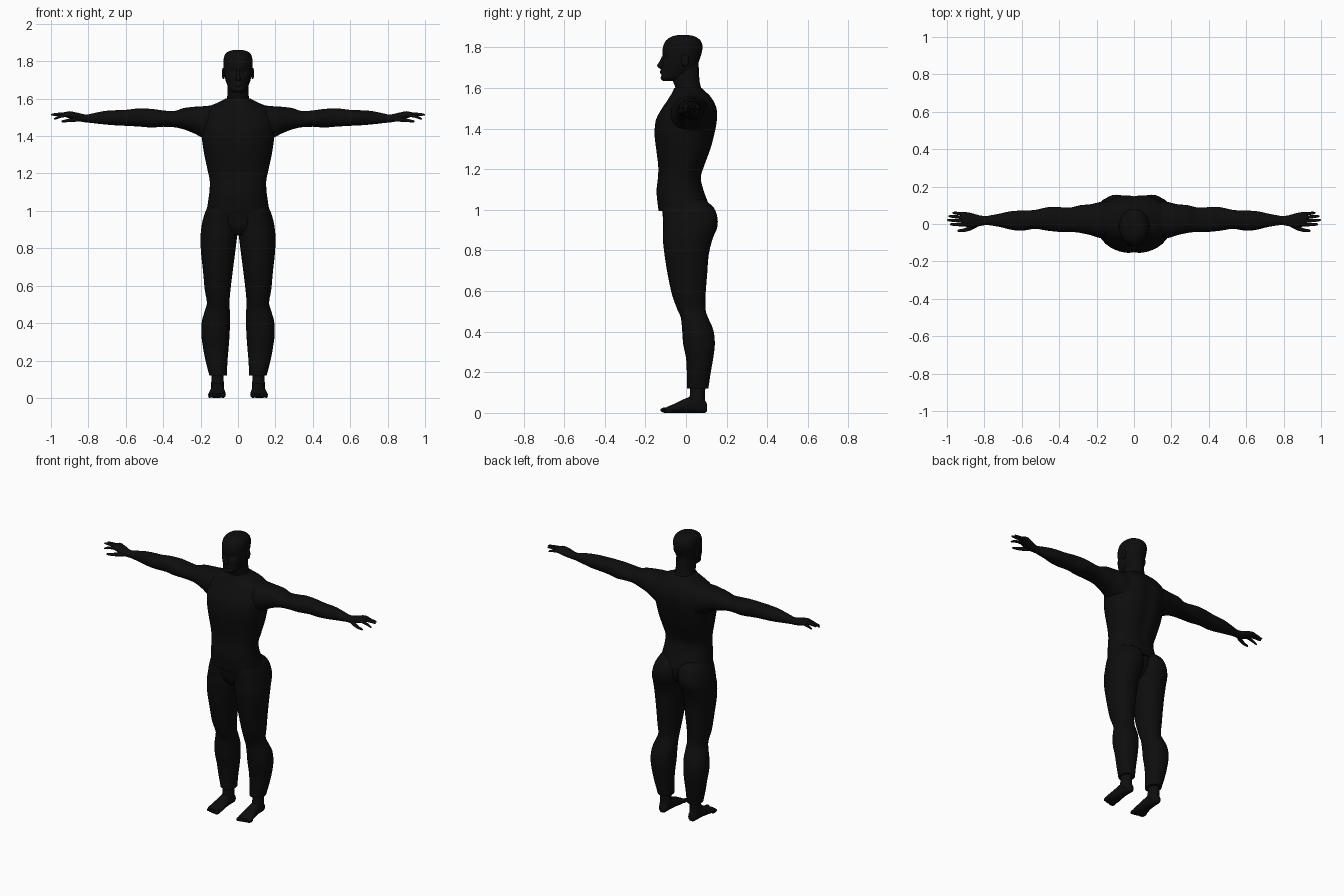
import bpy, bmesh, math
from mathutils import Vector


def material(name, value):
    m = bpy.data.materials.new(name)
    m.diffuse_color = (value, value, value, 1)
    return m


BLACK = material("near_black", 0.004)


def finish(name, bm, tweak=None):
    if tweak:
        for v in bm.verts:
            tweak(v.co)
    bmesh.ops.recalc_face_normals(bm, faces=bm.faces)
    me = bpy.data.meshes.new(name)
    bm.to_mesh(me)
    bm.free()
    ob = bpy.data.objects.new(name, me)
    bpy.context.collection.objects.link(ob)
    me.materials.append(BLACK)
    bpy.context.view_layer.objects.active = ob
    bpy.ops.object.select_all(action='DESELECT')
    ob.select_set(True)
    bpy.ops.object.shade_smooth_by_angle(angle=math.radians(50))
    return ob


def smooth_rows(rows, steps):
    """Catmull-Rom curve through the section rows."""
    out = []
    for i in range(len(rows) - 1):
        quad = [rows[max(i - 1, 0)], rows[i], rows[i + 1], rows[min(i + 2, len(rows) - 1)]]
        for s in range(steps):
            t = s / steps
            out.append([0.5 * (2 * b + (c - a) * t + (2 * a - 5 * b + 4 * c - d) * t * t
                               + (3 * b - a - 3 * c + d) * t ** 3) for a, b, c, d in zip(*quad)])
    return out + [list(rows[-1])]


def loft(name, axis, rows, sign=1, n=28, power=2.2, steps=3, tweak=None):
    """Rows are (position, low, high, low, high) across the other two axes in xyz order."""
    bm = bmesh.new()
    others = [k for k in range(3) if k != axis]
    rings = []
    for p, a0, a1, b0, b1 in smooth_rows(rows, steps):
        ring = []
        for k in range(n):
            ang = 2 * math.pi * k / n
            co = Vector((0, 0, 0))
            co[axis] = p
            for o, lo, hi, f in ((others[0], a0, a1, math.cos(ang)), (others[1], b0, b1, math.sin(ang))):
                co[o] = (lo + hi) / 2 + (hi - lo) / 2 * math.copysign(abs(f) ** (2 / power), f)
            co.x *= sign
            ring.append(bm.verts.new(co))
        rings.append(ring)
    for r, q in zip(rings, rings[1:]):
        for k in range(n):
            bm.faces.new((r[k], r[(k + 1) % n], q[(k + 1) % n], q[k]))
    bm.faces.new(rings[0])
    bm.faces.new(rings[-1])
    return finish(name, bm, tweak)


def ellipsoid(name, centre, radii):
    bm = bmesh.new()
    bmesh.ops.create_uvsphere(bm, u_segments=14, v_segments=8, radius=1)

    def place(co):
        for k in range(3):
            co[k] = centre[k] + co[k] * radii[k]
    return finish(name, bm, place)


def bump(d, width):
    return math.exp(-(d / width) ** 2)


# Shirt: spine groove, breastbone groove
def shape_torso(co):
    groove = bump(co.x, 0.03) * bump(co.z - 1.35, 0.22)
    if co.y > 0.03:
        co.y -= 0.014 * groove
    elif co.y < -0.05:
        co.y += 0.006 * bump(co.x, 0.015) * bump(co.z - 1.4, 0.08)


torso = [(0.995, 0.168, -0.135, 0.125), (1.05, 0.160, -0.142, 0.105), (1.10, 0.153, -0.145, 0.088),
         (1.16, 0.151, -0.138, 0.077), (1.22, 0.163, -0.137, 0.095), (1.30, 0.180, -0.148, 0.125),
         (1.37, 0.191, -0.156, 0.144), (1.44, 0.198, -0.150, 0.157), (1.49, 0.198, -0.125, 0.156),
         (1.53, 0.185, -0.098, 0.142), (1.56, 0.150, -0.078, 0.122), (1.58, 0.105, -0.066, 0.102),
         (1.60, 0.068, -0.058, 0.080)]
loft("shirt_torso", 2, [(z, -w, w, f, b) for z, w, f, b in torso], n=48, tweak=shape_torso)

# Trouser seat bridging both legs
hips = [(0.87, 0.07, -0.07, 0.06), (0.91, 0.13, -0.10, 0.10), (0.96, 0.168, -0.11, 0.115),
        (1.01, 0.165, -0.12, 0.11), (1.04, 0.155, -0.12, 0.10)]
loft("trouser_seat", 2, [(z, -w, w, f, b) for z, w, f, b in hips], n=36)

# Neck and head
neck = [(1.55, -0.075, 0.075, -0.055, 0.095), (1.60, -0.06, 0.06, -0.052, 0.075),
        (1.64, -0.056, 0.056, -0.066, 0.066), (1.72, -0.055, 0.055, -0.07, 0.062)]
loft("neck", 2, neck)


def shape_face(co):
    if co.y < -0.05:
        for s in (-1, 1):   # eye sockets and hollow cheeks
            co.y += 0.012 * bump(co.x - s * 0.032, 0.018) * bump(co.z - 1.745, 0.014)
            co.y += 0.006 * bump(co.x - s * 0.045, 0.02) * bump(co.z - 1.69, 0.02)
        co.y -= 0.005 * bump(co.x, 0.02) * bump(co.z - 1.678, 0.010)
        co.y += 0.005 * bump(co.x, 0.025) * bump(co.z - 1.663, 0.006)


head = [(1.634, 0.024, -0.112, -0.05), (1.645, 0.043, -0.124, -0.02), (1.67, 0.056, -0.124, 0.025),
        (1.70, 0.067, -0.122, 0.052), (1.74, 0.075, -0.116, 0.067), (1.78, 0.078, -0.116, 0.079),
        (1.81, 0.077, -0.111, 0.081), (1.835, 0.070, -0.097, 0.070), (1.852, 0.052, -0.072, 0.046),
        (1.859, 0.028, -0.046, 0.020), (1.861, 0.004, -0.017, -0.008)]
loft("head", 2, [(z, -w, w, f, b) for z, w, f, b in head], n=48, steps=4, tweak=shape_face)
loft("nose", 2, [(1.694, -0.010, 0.010, -0.128, -0.11), (1.703, -0.017, 0.017, -0.139, -0.10),
                 (1.712, -0.013, 0.013, -0.142, -0.10), (1.73, -0.009, 0.009, -0.131, -0.10),
                 (1.755, -0.008, 0.008, -0.119, -0.10)], n=14)

# Paired parts
arm = [(0.13, -0.07, 0.125, 1.36, 1.565), (0.18, -0.075, 0.118, 1.385, 1.56),
       (0.23, -0.06, 0.106, 1.412, 1.557), (0.29, -0.047, 0.10, 1.436, 1.55),
       (0.34, -0.042, 0.088, 1.447, 1.534), (0.40, -0.042, 0.09, 1.45, 1.537),
       (0.46, -0.036, 0.09, 1.446, 1.545), (0.53, -0.026, 0.075, 1.451, 1.548),
       (0.60, -0.036, 0.072, 1.455, 1.54), (0.66, -0.03, 0.068, 1.458, 1.538),
       (0.72, -0.015, 0.055, 1.463, 1.533), (0.80, -0.003, 0.04, 1.472, 1.516)]
palm = [(0.78, -0.003, 0.042, 1.472, 1.517), (0.82, -0.010, 0.045, 1.474, 1.516),
        (0.86, -0.018, 0.056, 1.482, 1.525), (0.90, -0.014, 0.064, 1.495, 1.533),
        (0.925, -0.008, 0.062, 1.502, 1.527)]
leg = [(0.12, 0.060, 0.153, 0.004, 0.110), (0.20, 0.056, 0.174, 0.004, 0.122),
       (0.27, 0.050, 0.187, 0.0, 0.134), (0.34, 0.045, 0.196, -0.014, 0.142),
       (0.41, 0.043, 0.193, -0.019, 0.134), (0.47, 0.044, 0.176, -0.026, 0.108),
       (0.51, 0.046, 0.166, -0.043, 0.096), (0.58, 0.040, 0.178, -0.068, 0.096),
       (0.68, 0.028, 0.187, -0.090, 0.104), (0.78, 0.015, 0.198, -0.106, 0.112),
       (0.86, 0.005, 0.200, -0.114, 0.132), (0.91, -0.002, 0.196, -0.112, 0.153),
       (0.96, -0.004, 0.186, -0.114, 0.155), (1.01, -0.002, 0.168, -0.115, 0.137),
       (1.05, 0.01, 0.145, -0.10, 0.09)]
ankle = [(0.03, 0.076, 0.142, 0.015, 0.100), (0.07, 0.074, 0.144, 0.016, 0.093),
         (0.10, 0.077, 0.142, 0.020, 0.094), (0.17, 0.076, 0.142, 0.022, 0.098)]
foot = [(0.104, 0.092, 0.122, 0.010, 0.04), (0.092, 0.082, 0.134, 0.0, 0.062),
        (0.05, 0.077, 0.141, 0.0, 0.085), (0.0, 0.073, 0.146, 0.0, 0.072),
        (-0.05, 0.066, 0.156, 0.0, 0.048), (-0.085, 0.066, 0.160, 0.0, 0.033),
        (-0.102, 0.072, 0.156, 0.002, 0.024)]
# Finger: base y, tip y, tip x, base z, tip z
fingers = {"index": (-0.004, -0.002, 0.985, 1.514, 1.490), "middle": (0.015, 0.021, 1.0, 1.519, 1.514),
           "ring": (0.034, 0.042, 0.992, 1.518, 1.513), "little": (0.052, 0.060, 0.97, 1.513, 1.498)}

for side, s in (("left", 1), ("right", -1)):
    loft(side + "_arm", 0, arm, s)
    loft(side + "_palm", 0, palm, s, n=20)
    for name, (y0, y1, tip, z0, z1) in fingers.items():
        rows = []
        for t, r in ((0, 0.011), (0.35, 0.0095), (0.7, 0.008), (0.93, 0.006), (1, 0.002)):
            x = 0.895 + (tip - 0.895) * t
            y, z = y0 + (y1 - y0) * t, z0 + (z1 - z0) * t * t
            rows.append((x, y - r, y + r, z - r, z + r))
        loft(f"{side}_{name}_finger", 0, rows, s, n=10, power=2, steps=2)
    loft(side + "_thumb", 0, [(0.835, -0.014, 0.015, 1.478, 1.506), (0.87, -0.033, -0.006, 1.476, 1.501),
                              (0.91, -0.043, -0.024, 1.474, 1.492), (0.938, -0.043, -0.029, 1.473, 1.485),
                              (0.944, -0.039, -0.034, 1.476, 1.481)], s, n=10, power=2)
    loft(side + "_trouser_leg", 2, leg, s, n=32)
    loft(side + "_ankle", 2, ankle, s, n=20)
    loft(side + "_foot", 1, foot, s, n=24)
    for k in range(5):
        r = 0.0135 if k == 0 else 0.0095
        ellipsoid(f"{side}_toe_{k + 1}", (s * (0.080 + 0.0175 * k), -0.101 + 0.0045 * k, r),
                  (r, 0.025, r))
    ellipsoid(side + "_ear", (s * 0.078, -0.004, 1.735), (0.009, 0.019, 0.031))
